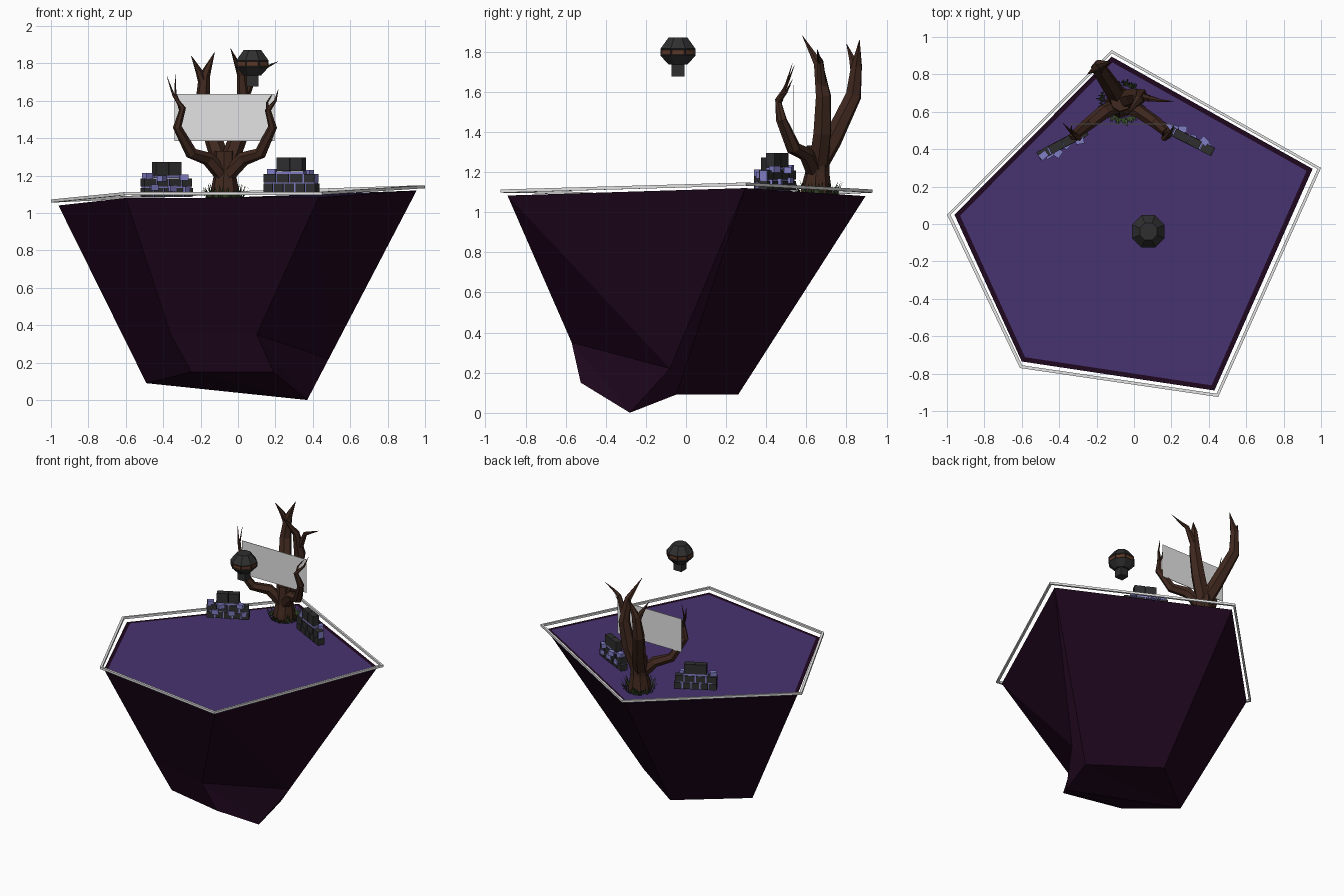
import bpy, bmesh, math, random
from mathutils import Vector, Matrix

if "Cube" in bpy.data.objects:
    bpy.data.objects.remove(bpy.data.objects["Cube"])

random.seed(4)


def material(name, rgb):
    m = bpy.data.materials.new(name)
    m.diffuse_color = (*rgb, 1)
    m.use_nodes = True
    m.node_tree.nodes["Principled BSDF"].inputs["Base Color"].default_value = m.diffuse_color
    return m


ROCK = material("dark plum rock", (0.0135, 0.002, 0.0125))
GROUND = material("purple ground", (0.063, 0.033, 0.165))
GREY = material("light grey", (0.77, 0.77, 0.77))
BARK = material("brown bark", (0.050, 0.021, 0.013))
STONE = material("charcoal stone", (0.028, 0.028, 0.030))
CRYSTAL = material("lavender stone", (0.22, 0.21, 0.56))
GRASS = material("dark green grass", (0.036, 0.070, 0.022))
RUST = material("rust brown", (0.11, 0.04, 0.02))


def finish(name, bm, *mats, recalc=True):
    if recalc:
        bmesh.ops.recalc_face_normals(bm, faces=bm.faces)
    me = bpy.data.meshes.new(name)
    bm.to_mesh(me)
    bm.free()
    for m in mats:
        me.materials.append(m)
    ob = bpy.data.objects.new(name, me)
    bpy.context.collection.objects.link(ob)
    return ob


def box(bm, centre, size, rot=Matrix(), mat=0):
    mx = Matrix.Translation(centre) @ rot @ Matrix.Diagonal((*size, 1))
    vs = bmesh.ops.create_cube(bm, size=1, matrix=mx)["verts"]
    for f in {f for v in vs for f in v.link_faces}:
        f.material_index = mat


def skin(bm, rings, caps=True):
    """Join equal-sized rings of vertices with quads."""
    n = len(rings[0])
    for a, b in zip(rings, rings[1:]):
        for i in range(n):
            bm.faces.new((a[i], a[(i + 1) % n], b[(i + 1) % n], b[i]))
    if caps:
        bm.faces.new(rings[0])
        bm.faces.new(rings[-1])


def tube(bm, path, radii, n=6):
    """Tapered limb along a path."""
    pts = [Vector(p) for p in path]
    rings = []
    for i, p in enumerate(pts):
        d = (pts[min(i + 1, len(pts) - 1)] - pts[max(i - 1, 0)]).normalized()
        u = d.cross(Vector((0.1, 1, 0.05))).normalized()
        w = d.cross(u)
        rings.append([bm.verts.new(p + radii[i] * (u * math.cos(t) + w * math.sin(t)))
                      for t in (math.tau * k / n for k in range(n))])
    skin(bm, rings)


# Floating rock: tilted pentagon A-E on top, chipped facets below
corner = {"A": (-0.12, 0.895, 1.08), "B": (0.955, 0.295, 1.12), "C": (0.43, -0.89, 1.083),
          "D": (-0.60, -0.735, 1.08), "E": (-0.96, 0.05, 1.04),
          "F": (-0.36, -0.47, 0.35), "G": (0.10, -0.57, 0.35), "H": (-0.25, -0.43, 0.15),
          "I": (0.19, -0.525, 0.15), "J": (0.37, -0.28, 0.0), "K": (0.39, -0.05, 0.09),
          "L": (-0.05, 0.26, 0.09), "M": (-0.49, -0.09, 0.09), "N": (0.485, -0.08, 0.22)}
bm = bmesh.new()
v = {k: bm.verts.new(p) for k, p in corner.items()}
for face in "ABCDE ABKL BCN CGN GIJ GJN NJK BNK CDFG DEM DMF FMH FGIH HIJ HJM MJK MKL EALM".split():
    bm.faces.new([v[k] for k in face])
bmesh.ops.recalc_face_normals(bm, faces=bm.faces)
bm.normal_update()
caps = [f for f in bm.faces if f.normal.z > 0.8]
bmesh.ops.inset_region(bm, faces=caps, thickness=0.025, use_even_offset=True)
for f in caps:
    f.material_index = 1
finish("floating_rock", bm, ROCK, GROUND)

# Thin frame hovering round the edge
edge = [(-0.12, 0.93, 1.105), (1.0, 0.30, 1.14), (0.45, -0.925, 1.105),
        (-0.61, -0.77, 1.103), (-1.0, 0.05, 1.064)]
bm = bmesh.new()
loops = [[bm.verts.new((x * s, y * s, z + dz)) for x, y, z in edge]
         for s, dz in ((1, -0.008), (1, 0.008), (0.981, 0.008), (0.981, -0.008))]
skin(bm, loops + loops[:1], caps=False)
finish("edge_frame", bm, GREY)

# Trunk and limbs
bm = bmesh.new()
tube(bm, [(-0.07, 0.65, 1.07), (-0.07, 0.65, 1.13), (-0.07, 0.655, 1.20), (-0.07, 0.66, 1.33)],
     [0.085, 0.074, 0.06, 0.058], 8)
front = [0.042, 0.038, 0.033, 0.024, 0.017, 0.007, 0.001]
limbs = [
    # left front limb and its fork
    ([(-0.08, 0.64, 1.20), (-0.16, 0.60, 1.29), (-0.25, 0.53, 1.32), (-0.325, 0.47, 1.46),
      (-0.295, 0.46, 1.56), (-0.345, 0.50, 1.63), (-0.38, 0.54, 1.73)], front),
    ([(-0.30, 0.46, 1.54), (-0.335, 0.50, 1.64), (-0.335, 0.53, 1.74)], [0.013, 0.006, 0.001]),
    # right front limb and its fork
    ([(-0.06, 0.64, 1.20), (0.03, 0.60, 1.29), (0.12, 0.54, 1.32), (0.185, 0.48, 1.46),
      (0.16, 0.46, 1.55), (0.20, 0.50, 1.60), (0.215, 0.53, 1.66)], front),
    ([(0.165, 0.46, 1.53), (0.155, 0.49, 1.59), (0.18, 0.52, 1.63)], [0.013, 0.006, 0.001]),
    # back limb and its fork
    ([(-0.08, 0.66, 1.24), (-0.12, 0.73, 1.36), (-0.19, 0.835, 1.58), (-0.18, 0.85, 1.73),
      (-0.125, 0.865, 1.86)], [0.052, 0.049, 0.042, 0.030, 0.001]),
    ([(-0.185, 0.845, 1.69), (-0.21, 0.83, 1.76), (-0.25, 0.80, 1.84)], [0.026, 0.018, 0.001]),
    # upright limb and its fork
    ([(-0.06, 0.66, 1.24), (0.0, 0.68, 1.40), (0.035, 0.685, 1.58), (0.02, 0.66, 1.74),
      (-0.04, 0.58, 1.88)], [0.052, 0.049, 0.041, 0.025, 0.001]),
    ([(0.035, 0.68, 1.62), (0.09, 0.67, 1.75), (0.14, 0.66, 1.775), (0.215, 0.655, 1.81)],
     [0.026, 0.016, 0.009, 0.001]),
]
for path, radii in limbs:
    tube(bm, path, radii)
finish("bare_tree", bm, BARK)

# Blank sheet hung between the front limbs
bm = bmesh.new()
box(bm, (-0.072, 0.535, 1.51), (0.535, 0.004, 0.25))
finish("hanging_sheet", bm, GREY)

# Grass tufts round the trunk, blades leaning outward
bm = bmesh.new()
for k in range(64):
    a = math.tau * k / 64 + random.uniform(-0.04, 0.04)
    out = Vector((math.cos(a), math.sin(a), 0))
    side = Vector((-out.y, out.x, 0)) * 0.010
    base = Vector((-0.07, 0.655, 1.083)) + out * random.uniform(0.08, 0.105)
    tip = base + out * random.uniform(0.01, 0.04) + Vector((0, 0, random.uniform(0.025, 0.08)))
    bm.faces.new([bm.verts.new(p) for p in (base + side, base - side, tip)])
finish("grass", bm, GRASS, recalc=False)


# Broken stone walls: lavender core, charcoal blocks, loose pieces on one side
def wall(name, x, y, z, angle, length, s):
    turn = Matrix.Rotation(math.radians(angle), 4, "Z")
    place = Matrix.Translation((x, y, z)) @ turn
    bm = bmesh.new()

    def put(c, size, mat, tilt=0.0):
        box(bm, place @ Vector(c), size, turn @ Matrix.Rotation(tilt, 4, "Z"), mat)

    put((0, 0, 0.05), (length - 0.02, 0.040, 0.10), 1)
    for row, cuts in enumerate(((-.5, -.3, -.1, .1, .3, .5), (-.5, -.24, 0, .26, .48))):
        for a, b in zip(cuts, cuts[1:]):
            put(((a + b) / 2 * length, 0, 0.026 + 0.052 * row),
                ((b - a) * length - 0.009, 0.050, 0.045), 0)
    put((-0.038, 0, 0.152), (0.078, 0.046, 0.072), 0)
    put((0.04, 0, 0.152), (0.074, 0.046, 0.072), 0)
    put((0, 0, 0.108), (0.17, 0.042, 0.014), 1)
    for px, py, h, t in ((-0.12, 0.008, 0.112, 0.2), (-0.045, 0.035, 0.10, 0.5),
                         (0.088, 0.030, 0.105, -0.3), (0.11, 0.012, 0.04, 0.4),
                         (-0.09, 0.018, 0.05, 0.1), (0.02, 0.016, 0.045, 0.3)):
        put((px, py * s, h), (0.045, 0.035, 0.032), 1, t)
    finish(name, bm, STONE, CRYSTAL)


wall("left_wall", -0.382, 0.43, 1.085, 28, 0.30, -1)
wall("right_wall", 0.285, 0.455, 1.108, -27, 0.32, 1)

# Hovering lantern: eight-sided cage with a rust band of panes, and a square stem
bm = bmesh.new()
rings = []
for z, r in ((1.735, 0.050), (1.78, 0.094), (1.815, 0.094), (1.872, 0.050)):
    rings.append([bm.verts.new((0.077 + r * math.cos(t), -0.04 + r * math.sin(t), z))
                  for t in (math.tau * (k + 0.5) / 8 for k in range(8))])
skin(bm, rings)
bm.normal_update()
panes = [f for f in bm.faces if len(f.verts) == 4 and abs(f.normal.z) < 0.2]
bmesh.ops.inset_individual(bm, faces=panes, thickness=0.008, depth=-0.004)
for f in panes:
    f.material_index = 1
box(bm, (0.077, -0.04, 1.71), (0.064, 0.064, 0.066))
finish("hovering_lantern", bm, STONE, RUST)
